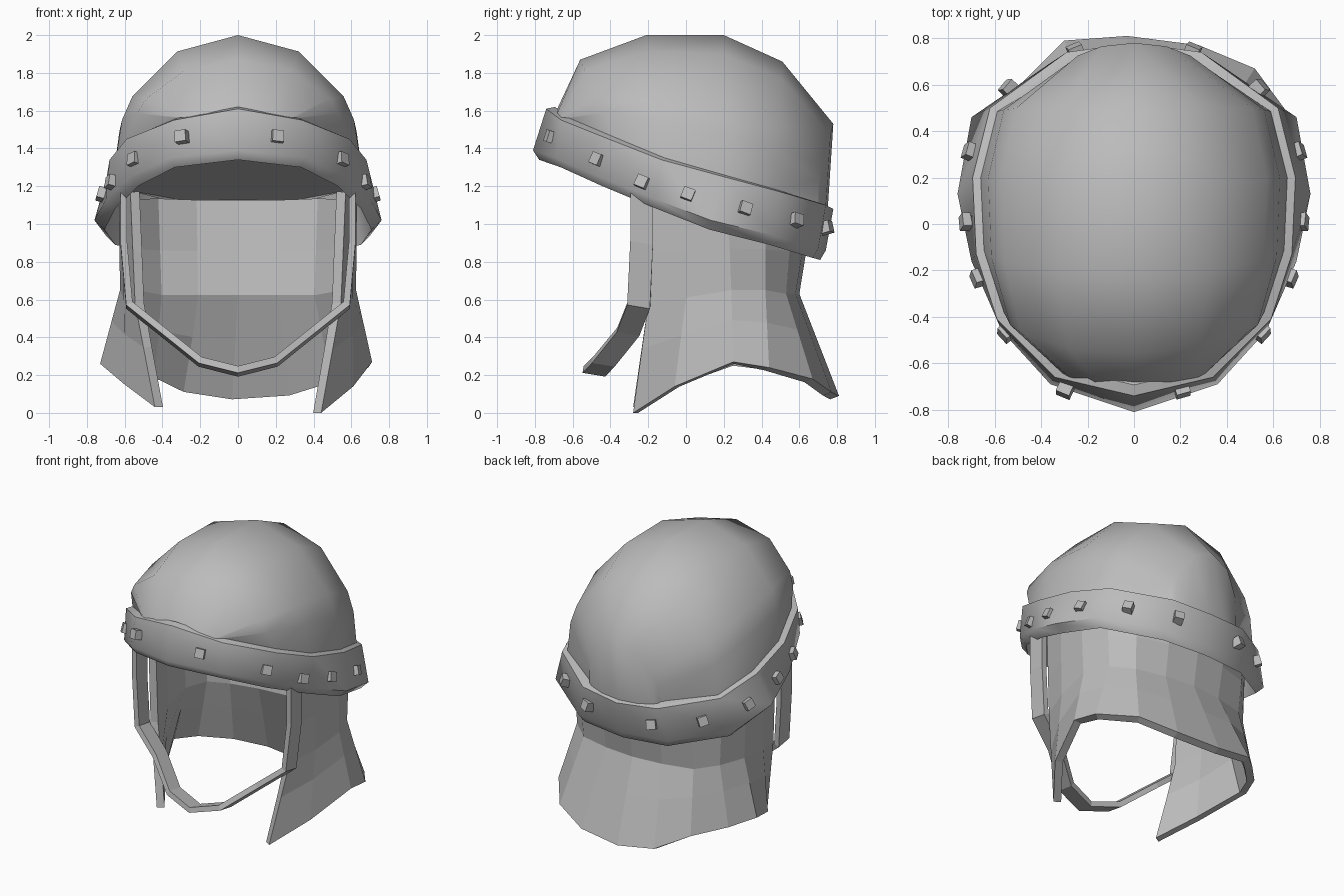
import bpy
import math
from mathutils import Matrix, Vector

cube = bpy.data.objects.get("Cube")
if cube:
    bpy.data.objects.remove(cube, do_unlink=True)

steel = bpy.data.materials.new("grey_steel")
steel.use_nodes = True
GREY = (0.5, 0.5, 0.5, 1)
steel.diffuse_color = GREY
steel.node_tree.nodes["Principled BSDF"].inputs["Base Color"].default_value = GREY


def add_object(name, verts, faces, smooth=False):
    mesh = bpy.data.meshes.new(name)
    mesh.from_pydata(verts, [], faces)
    mesh.materials.append(steel)
    for p in mesh.polygons:
        p.use_smooth = smooth
    obj = bpy.data.objects.new(name, mesh)
    bpy.context.collection.objects.link(obj)
    return obj


def loft(name, rows, closed=False, smooth=False):
    """Skin rows of points; closed joins each row and the last row to the first."""
    n, m = len(rows[0]), len(rows)
    verts = [tuple(p) for row in rows for p in row]
    faces = []
    for r in range(m if closed else m - 1):
        for c in range(n if closed else n - 1):
            a, b, d = r * n, (r + 1) % m * n, (c + 1) % n
            faces.append((a + c, b + c, b + d, a + d))
    return add_object(name, verts, faces, smooth)


def mirror_loop(half):
    """Half outline from front centre to back centre, completed on the other side."""
    return half + [(-x, y, z) for x, y, z in reversed(half[1:-1])]


def mirror_open(half):
    """Half outline ending on the centre line, completed on the other side."""
    return half + [(-x, y, z) for x, y, z in reversed(half[:-1])]


def thicken(obj, thickness, offset):
    mod = obj.modifiers.new("thickness", "SOLIDIFY")
    mod.thickness = thickness
    mod.offset = offset
    mod.use_even_offset = True


# Tilted brow band: four outlines forming a closed tube
top_outer = [(0, -.74, 1.61), (.34, -.66, 1.55), (.59, -.41, 1.45), (.68, -.13, 1.34),
             (.695, .2, 1.25), (.62, .5, 1.17), (.29, .74, 1.1), (0, .78, 1.08)]
low_outer = [(0, -.81, 1.39), (.36, -.69, 1.35), (.57, -.46, 1.25), (.70, -.16, 1.13),
             (.76, .13, 1.02), (.70, .46, .94), (.35, .70, .87), (0, .74, .86)]
top_inner = [(x * .95, y * .95 + .01, z + .01) for x, y, z in top_outer]
low_inner = [(x * .93, y * .96, z - .05) for x, y, z in low_outer]
band = loft("brow_band", [mirror_loop(h) for h in (top_inner, top_outer, low_outer, low_inner)],
            closed=True, smooth=True)
band.data.set_sharp_from_angle(angle=math.radians(48))


# Smooth dome: arches from side to side, one behind the other
def arch(crown, foot):
    points = []
    for degrees in (90, 72, 60, 30, 0):
        a = math.radians(degrees)
        p = Vector(crown).lerp(Vector(foot), 1 - math.cos(a))
        points.append((foot[0] * math.sin(a), p.y, p.z))
    return mirror_open(points)


crowns = [(0, -.7, 1.57), (0, -.56, 1.87), (0, -.21, 2.0), (0, .2, 2.0),
          (0, .51, 1.86), (0, .78, 1.53), top_inner[-1]]
back_foot = (.28, .67, 1.1)
feet = top_inner[1:6] + [back_foot, back_foot]
loft("dome", [arch(c, f) for c, f in zip(crowns, feet)], smooth=True)

# Closed underside of the dome
loft("dome_base", [[(-x, y, z) for x, y, z in top_inner], top_inner])

# Flared neck guard, open at the face
top = [(.57, -.19, 1.17), (.615, 0, 1.15), (.63, .22, 1.14), (.58, .42, 1.13),
       (.45, .57, 1.13), (.23, .66, 1.12), (0, .68, 1.12)]
waist = [(.545, -.2, .58), (.605, 0, .61), (.625, .24, .65), (.56, .42, .65),
         (.43, .53, .63), (.22, .58, .63), (0, .6, .63)]
hem = [(.44, -.28, 0), (.61, -.06, .14), (.71, .25, .27), (.69, .44, .24),
       (.52, .67, .18), (.28, .77, .11), (-.03, .81, .09), (-.3, .79, .13),
       (-.47, .62, .2), (-.64, .44, .24), (-.73, .25, .26), (-.6, -.06, .15),
       (-.44, -.28, .03)]


def between(a, b, t):
    return [tuple(Vector(p).lerp(Vector(q), t)) for p, q in zip(a, b)]


top, waist = mirror_open(top), mirror_open(waist)
guard = loft("neck_guard", [top, between(top, waist, .55), waist,
                            between(waist, hem, .42), hem])
thicken(guard, .05, -1)

# Chin strap: a flat ribbon hanging from the band
path = [(.605, -.24, 1.17), (.605, -.24, .9), (.575, -.255, .57), (.4, -.31, .43),
        (.2, -.44, .27), (0, -.49, .22)]
ribbon = mirror_open(path)
strap = loft("chin_strap", [[(x, y + .065, z - .01) for x, y, z in ribbon],
                            [(x, y - .055, z + .01) for x, y, z in ribbon]])
thicken(strap, .035, 0)

# Square studs set around the band, rolled to follow its slope
CORNERS = [(i, j, k) for i in (-1, 1) for j in (-1, 1) for k in (-1, 1)]
BOX = [(0, 1, 3, 2), (4, 6, 7, 5), (0, 4, 5, 1), (2, 3, 7, 6), (0, 2, 6, 4), (1, 5, 7, 3)]
studs = [(.25, -.71, 1.46), (.545, -.465, 1.34), (.665, -.23, 1.22), (.715, .01, 1.155),
         (.7, .31, 1.08), (.535, .58, 1.02), (.25, .74, .98)]
for side, label in ((1, "left"), (-1, "right")):
    for i, (x, y, z) in enumerate(studs):
        # The front pair sits slightly off centre
        shift = -.045 if i == 0 else 0
        pos = Vector((side * x + shift, y, z))
        out = Vector((pos.x, pos.y * .9, .2)).normalized()
        turn = out.to_track_quat("Z", "Y").to_matrix() @ Matrix.Rotation(-.4 * out.x, 3, "Z")
        verts = [pos + turn @ (Vector(c) * .031) for c in CORNERS]
        add_object(f"stud_{label}_{i + 1}", verts, BOX)
